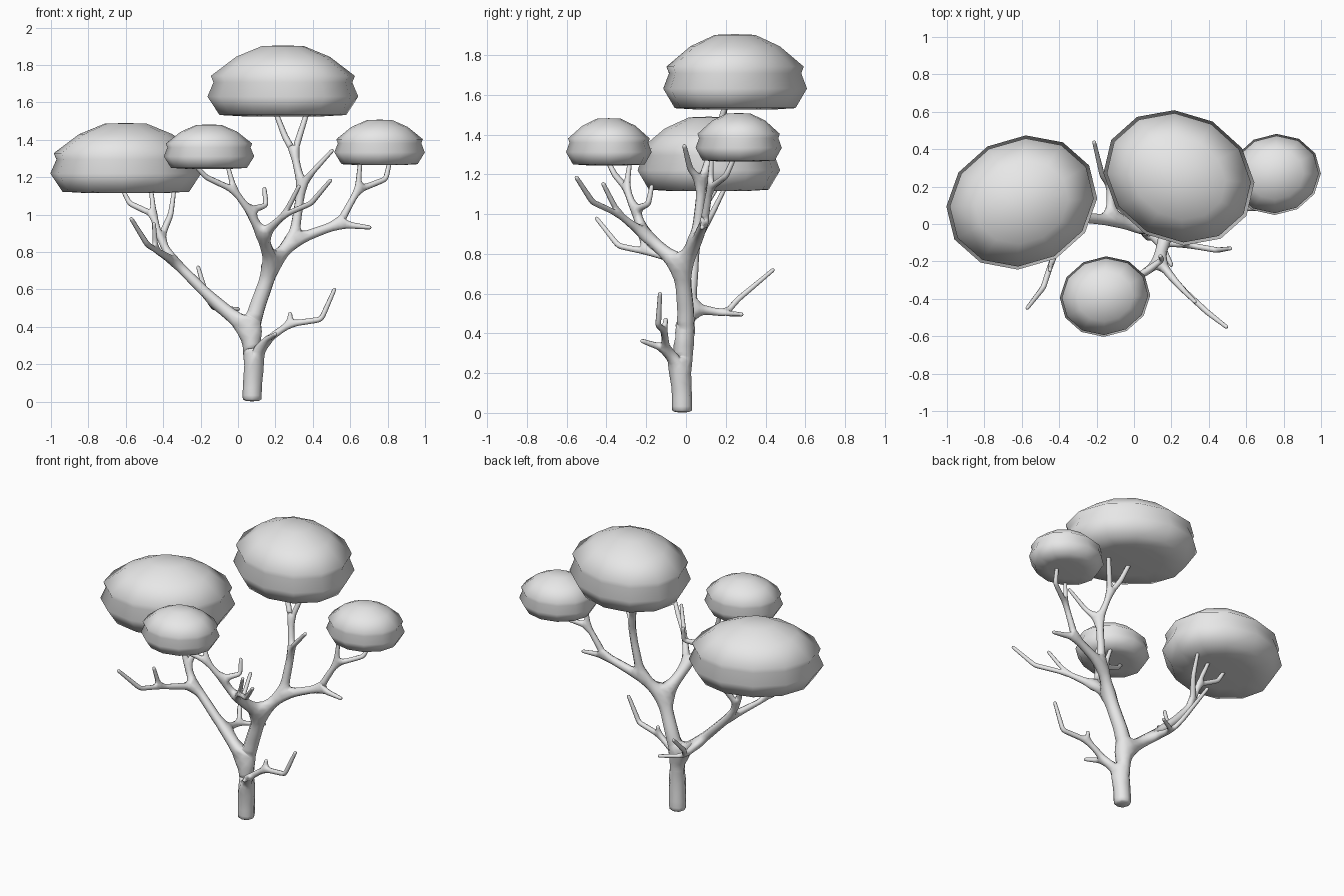
import bpy
import bmesh
from math import cos, sin, pi, radians
from mathutils import Vector

default_cube = bpy.data.objects.get("Cube")
if default_cube:
    bpy.data.objects.remove(default_cube)

grey = bpy.data.materials.new("plain grey")
grey.use_nodes = True
grey.diffuse_color = (0.8, 0.8, 0.8, 1)
grey.node_tree.nodes["Principled BSDF"].inputs["Base Color"].default_value = grey.diffuse_color


def add_object(name, bm):
    """Turn a bmesh into a smooth grey object in the scene."""
    mesh = bpy.data.meshes.new(name)
    bm.to_mesh(mesh)
    bm.free()
    mesh.materials.append(grey)
    for face in mesh.polygons:
        face.use_smooth = True
    obj = bpy.data.objects.new(name, mesh)
    bpy.context.collection.objects.link(obj)
    return obj


# Trunk and branches: one skeleton, fleshed out by a skin modifier
skeleton = bmesh.new()
skin_layer = skeleton.verts.layers.skin.verify()


def node(point, radius):
    vert = skeleton.verts.new(point)
    vert[skin_layer].radius = (radius, radius)
    return vert


def grow(parent, points, thick, thin):
    """Grow a tapering chain of nodes from parent and return the nodes."""
    chain = []
    for i, point in enumerate(points):
        t = i / max(1, len(points) - 1)
        vert = node(point, thick + (thin - thick) * t)
        skeleton.edges.new((parent, vert))
        chain.append(vert)
        parent = vert
    return chain


TWIG, TIP = 0.016, 0.011

root = node((0.075, -0.02, 0), 0.056)
root[skin_layer].use_root = True
foot, low, fork, middle, upper, crown = grow(
    root, [(0.075, -0.02, 0.02), (0.08, -0.02, 0.22), (0.07, -0.01, 0.38),
           (0.10, 0, 0.5), (0.14, -0.01, 0.61), (0.18, -0.02, 0.73)], 0.056, 0.043)

# Low twig on the left
low_joint, = grow(low, [(0.14, -0.10, 0.32)], 0.022, TWIG)
grow(low_joint, [(0.205, -0.23, 0.365)], TIP, TIP)
low_elbow, = grow(low_joint, [(0.275, -0.11, 0.415)], 0.018, TWIG)
grow(low_elbow, [(0.28, -0.10, 0.48)], TIP, TIP)
grow(low_elbow, [(0.445, -0.14, 0.44), (0.52, -0.13, 0.61)], TWIG, TIP)

# Right limb, with a rear twig, a front twig and three canopy supports
right_a, right_b, right_c = grow(
    fork, [(-0.12, 0.02, 0.53), (-0.34, 0.04, 0.75), (-0.42, 0.05, 0.86)], 0.032, 0.022)
rear, = grow(right_a, [(-0.13, 0.2, 0.5)], TWIG, TWIG)
grow(rear, [(-0.17, 0.26, 0.57), (-0.215, 0.445, 0.725)], TWIG, TIP)
grow(rear, [(0.01, 0.285, 0.495)], TIP, TIP)
front_joint, = grow(right_b, [(-0.44, -0.2, 0.81)], TWIG, TWIG)
grow(front_joint, [(-0.485, -0.34, 0.84), (-0.575, -0.455, 0.985)], TWIG, TIP)
grow(front_joint, [(-0.45, -0.25, 0.96)], TIP, TIP)
support, = grow(right_c, [(-0.45, 0.07, 1.0)], 0.018, 0.018)
grow(support, [(-0.58, 0.1, 1.06), (-0.62, 0.12, 1.14)], TWIG, TIP)
grow(support, [(-0.465, 0.16, 1.14)], TIP, TIP)
grow(right_c, [(-0.36, 0.13, 1.0), (-0.34, 0.2, 1.14)], TWIG, TIP)

# Front limb, carrying the small front canopy
front_a, front_b = grow(crown, [(0.13, -0.2, 0.89), (0.06, -0.26, 1.02)], 0.03, 0.022)
front_elbow, = grow(front_a, [(0.25, -0.34, 1.0)], TWIG, TWIG)
grow(front_elbow, [(0.39, -0.47, 1.06), (0.5, -0.555, 1.19)], TWIG, TIP)
grow(front_elbow, [(0.33, -0.42, 1.16)], TIP, TIP)
grow(front_b, [(0.15, -0.19, 1.05), (0.14, -0.17, 1.15)], TWIG, TIP)
front_c, = grow(front_b, [(-0.02, -0.3, 1.13)], 0.018, 0.018)
grow(front_c, [(-0.06, -0.28, 1.28)], TIP, TIP)
grow(front_c, [(-0.17, -0.36, 1.2), (-0.245, -0.4, 1.28)], TWIG, TIP)

# Rear left limb, forking to the top canopy and the left canopy
left_fork, = grow(crown, [(0.29, 0.05, 0.86)], 0.034, 0.034)
top_a, top_b, top_c = grow(
    left_fork, [(0.31, 0.06, 0.95), (0.34, 0.08, 1.15), (0.3, 0.13, 1.33)], 0.028, 0.02)
grow(top_b, [(0.4, 0.02, 1.23), (0.51, -0.01, 1.35)], TWIG, TIP)
grow(top_c, [(0.25, 0.17, 1.42), (0.2, 0.2, 1.55)], 0.018, 0.014)
grow(top_c, [(0.37, 0.2, 1.55)], 0.014, 0.014)
left_a, = grow(left_fork, [(0.54, 0.09, 0.95)], 0.023, 0.023)
grow(left_a, [(0.715, 0.08, 0.93)], TIP, TIP)
left_b, = grow(left_a, [(0.64, 0.12, 1.13)], 0.018, 0.018)
grow(left_b, [(0.655, 0.13, 1.3)], TIP, TIP)
grow(left_b, [(0.79, 0.2, 1.19), (0.815, 0.25, 1.3)], TWIG, TIP)

tree = add_object("trunk_and_branches", skeleton)
skin = tree.modifiers.new("Skin", "SKIN")
skin.use_smooth_shade = True
skin.use_x_symmetry = False
tree.modifiers.new("Rounding", "SUBSURF").levels = 1
tree.modifiers["Rounding"].render_levels = 1

# Canopy outline as (radius, height) shares, with a groove around the waist
OUTLINE = [(0.5, 0), (0.84, 0.02), (1, 0.28), (0.92, 0.48), (0.955, 0.57),
           (0.62, 0.84), (0.28, 0.99)]
SIDES = 12


def canopy(name, centre, bottom, height, long_radius, short_radius, turn):
    """Oval cushion of foliage; its long axis is turned about z."""
    bm = bmesh.new()
    turn = radians(turn)

    def place(angle, radius, level):
        u = long_radius * radius * cos(angle - turn)
        v = short_radius * radius * sin(angle - turn)
        return Vector((centre[0] + u * cos(turn) - v * sin(turn),
                       centre[1] + u * sin(turn) + v * cos(turn),
                       bottom + height * level))

    rings = [[bm.verts.new(place(2 * pi * i / SIDES, r, h)) for i in range(SIDES)]
             for r, h in OUTLINE]
    for lower, higher in zip(rings, rings[1:]):
        for i in range(SIDES):
            j = (i + 1) % SIDES
            bm.faces.new((lower[i], lower[j], higher[j], higher[i]))
    for ring, level in ((rings[0][::-1], 0), (rings[-1], 1)):
        hub = bm.verts.new(place(0, 0, level))
        for i in range(SIDES):
            bm.faces.new((ring[i], ring[(i + 1) % SIDES], hub))
    return add_object(name, bm)


canopy("top_canopy", (0.24, 0.247), 1.525, 0.38, 0.415, 0.35, -25)
canopy("right_canopy", (-0.6, 0.115), 1.115, 0.375, 0.412, 0.35, 22)
canopy("front_canopy", (-0.155, -0.388), 1.245, 0.237, 0.243, 0.214, 12)
canopy("left_canopy", (0.757, 0.265), 1.265, 0.243, 0.243, 0.216, 10)
